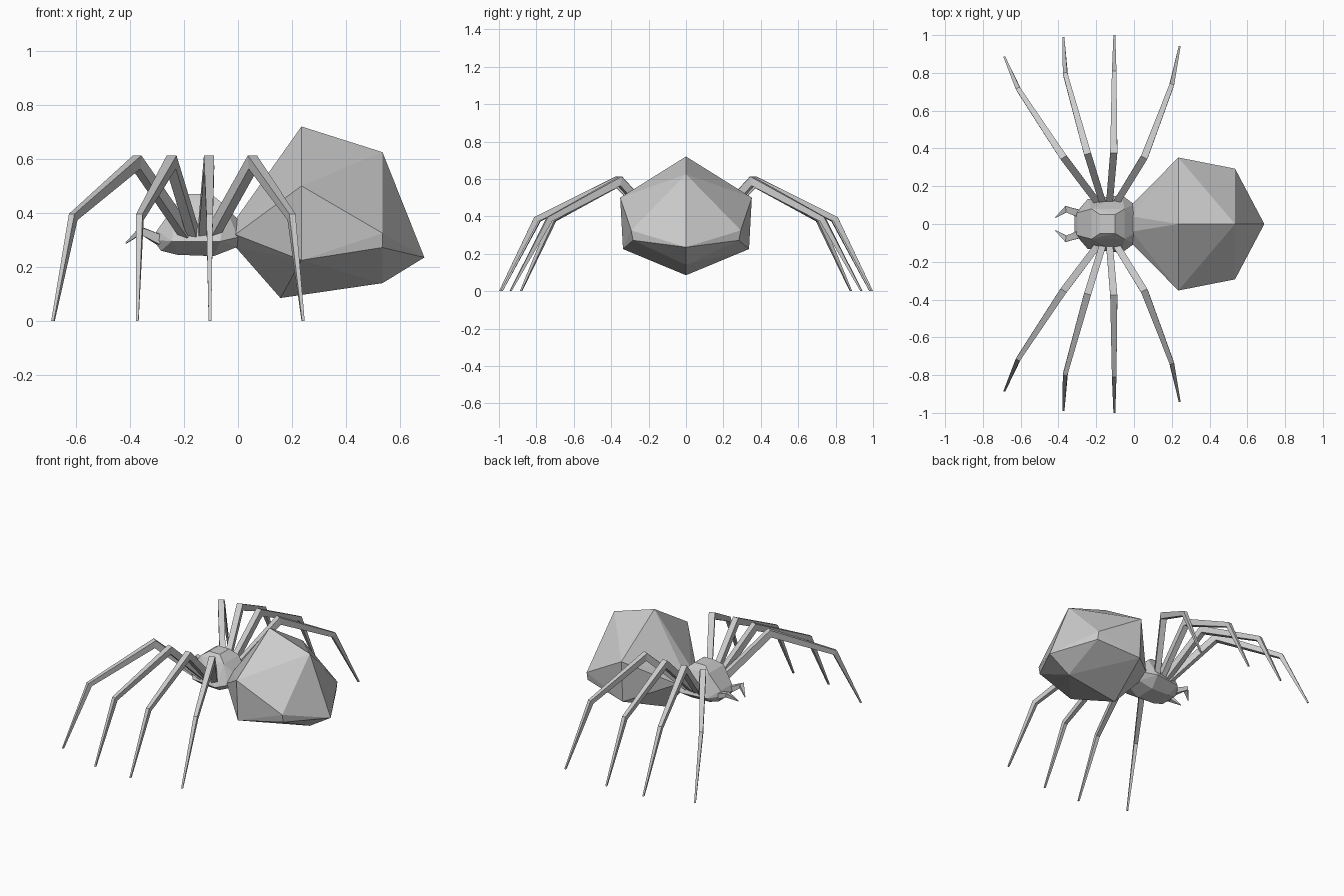
import bpy, bmesh
from mathutils import Vector

if "Cube" in bpy.data.objects:
    bpy.data.objects.remove(bpy.data.objects["Cube"])

grey = bpy.data.materials.new("spider grey")
grey.diffuse_color = (0.6, 0.6, 0.6, 1)
grey.use_nodes = True
grey.node_tree.nodes["Principled BSDF"].inputs["Base Color"].default_value = grey.diffuse_color


def finish(bm, name):
    bmesh.ops.recalc_face_normals(bm, faces=bm.faces)
    me = bpy.data.meshes.new(name)
    bm.to_mesh(me)
    bm.free()
    me.materials.append(grey)
    ob = bpy.data.objects.new(name, me)
    bpy.context.collection.objects.link(ob)
    return ob


def hull(name, half):
    """Faceted body from the points of one half, mirrored across y."""
    bm = bmesh.new()
    for x, y, z in half:
        for s in ((1, -1) if y else (1,)):
            bm.verts.new((x, s * y, z))
    bmesh.ops.convex_hull(bm, input=bm.verts)
    bmesh.ops.dissolve_limit(bm, angle_limit=0.01, verts=bm.verts, edges=bm.edges)
    return finish(bm, name)


def limb(name, path, sizes):
    """Four-sided tapered tube with mitred joints; sizes are (half width, half height)."""
    bm = bmesh.new()
    pts = [Vector(p) for p in path]
    rings = []
    for i, p in enumerate(pts):
        a, b = pts[max(i - 1, 0)], pts[min(i + 1, len(pts) - 1)]
        t = Vector((0, 0, 0))
        if i:
            t += (p - a).normalized()
        if i < len(pts) - 1:
            t += (b - p).normalized()
        t.normalize()
        side = t.cross(Vector((0, 0, 1))).normalized()
        if i == len(pts) - 1 and p.z < 0.01:
            up = Vector((t.x, t.y, 0)).normalized()   # foot is cut level with the ground
        else:
            up = side.cross(t)
        w, h = sizes[i]
        rings.append([bm.verts.new(p + side * w * u + up * h * v)
                      for u, v in ((1, 1), (-1, 1), (-1, -1), (1, -1))])
    for r, q in zip(rings, rings[1:]):
        for k in range(4):
            bm.faces.new((r[k], r[k - 1], q[k - 1], q[k]))
    bm.faces.new(rings[0])
    bm.faces.new(rings[-1])
    return finish(bm, name)


# Abdomen
hull("abdomen", [
    (-0.01, 0.04, 0.375), (-0.01, 0.105, 0.32), (-0.01, 0.04, 0.275),
    (0.235, 0, 0.72), (0.235, 0.352, 0.50), (0.235, 0.337, 0.225), (0.157, 0, 0.085),
    (0.535, 0, 0.625), (0.535, 0.293, 0.325), (0.535, 0.283, 0.272), (0.535, 0, 0.14),
    (0.69, 0, 0.235)])

# Head and thorax
hull("thorax", [
    (-0.315, 0.05, 0.30), (-0.30, 0.06, 0.335), (-0.285, 0.06, 0.26),
    (-0.245, 0.132, 0.295), (-0.225, 0.08, 0.44), (-0.225, 0.07, 0.245),
    (-0.18, 0.05, 0.47), (-0.10, 0.05, 0.47), (-0.065, 0.153, 0.295),
    (-0.05, 0.08, 0.43), (-0.09, 0.07, 0.24),
    (0.0, 0.105, 0.31), (0.0, 0.05, 0.375), (0.0, 0.05, 0.275)])

# Legs: hip, knee, ankle, foot for the far side
legs = {
    "front_leg": [(-0.19, 0.11, 0.32), (-0.375, 0.355, 0.588), (-0.61, 0.71, 0.385), (-0.685, 0.882, 0)],
    "second_leg": [(-0.165, 0.11, 0.32), (-0.247, 0.375, 0.588), (-0.363, 0.79, 0.385), (-0.373, 0.985, 0)],
    "third_leg": [(-0.13, 0.11, 0.32), (-0.107, 0.38, 0.588), (-0.105, 0.80, 0.385), (-0.104, 0.995, 0)],
    "rear_leg": [(-0.095, 0.11, 0.32), (0.055, 0.355, 0.588), (0.198, 0.73, 0.385), (0.241, 0.938, 0)],
}
leg_size = [(0.018, 0.022), (0.019, 0.025), (0.012, 0.016), (0.005, 0.005)]
fang = [(-0.29, 0.055, 0.30), (-0.36, 0.078, 0.335), (-0.415, 0.035, 0.288)]
fang_size = [(0.02, 0.018), (0.017, 0.014), (0.002, 0.002)]

for s, label in ((1, "left"), (-1, "right")):
    for name, path in legs.items():
        limb(f"{name}_{label}", [(x, s * y, z) for x, y, z in path], leg_size)
    # Fangs
    limb(f"fang_{label}", [(x, s * y, z) for x, y, z in fang], fang_size)
